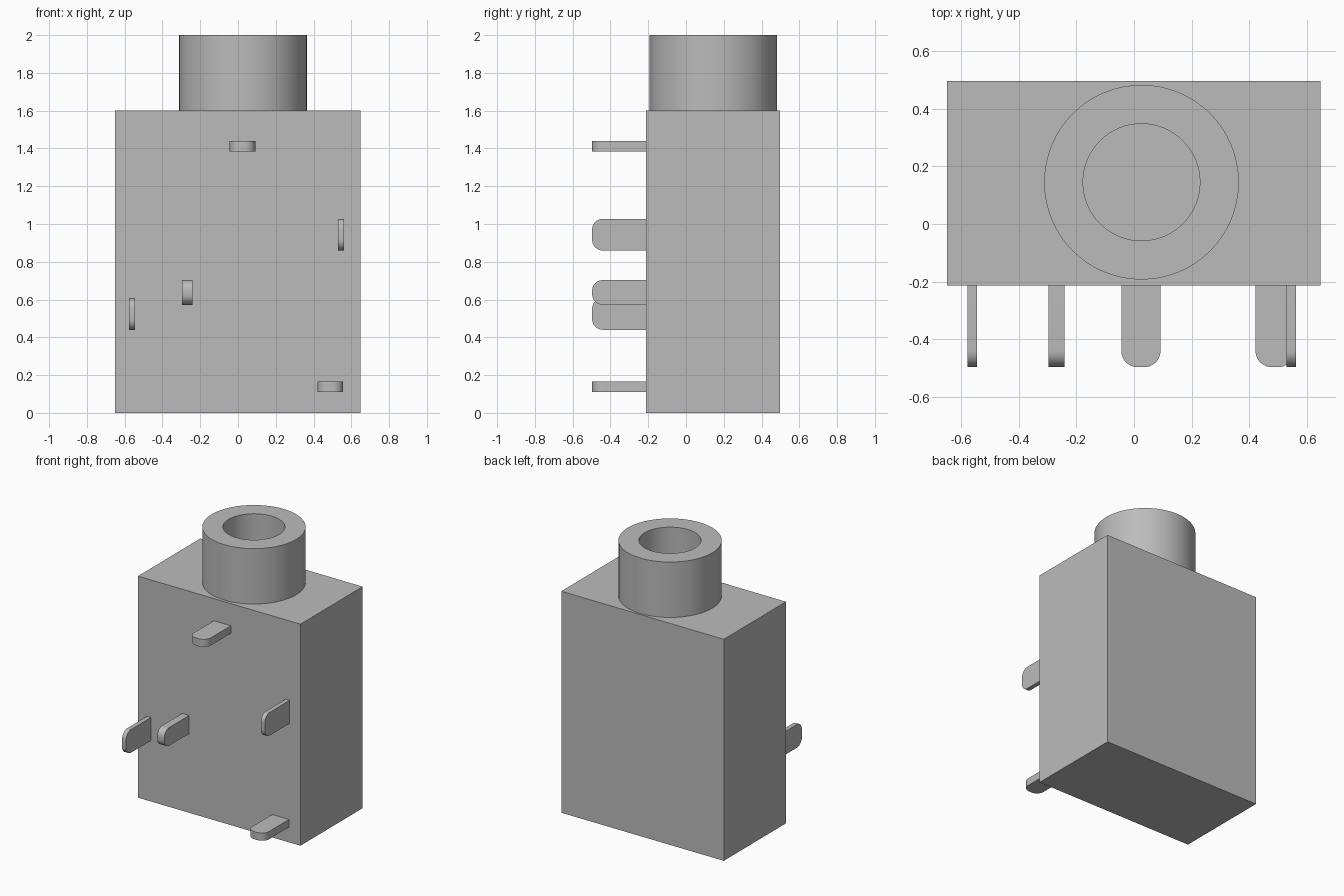
import bpy, bmesh, math

cube = bpy.data.objects.get("Cube")
if cube:
    bpy.data.objects.remove(cube, do_unlink=True)

grey = bpy.data.materials.new("plain_grey")
grey.use_nodes = True
colour = (0.5, 0.5, 0.5, 1)
grey.diffuse_color = colour
grey.node_tree.nodes["Principled BSDF"].inputs["Base Color"].default_value = colour

FRONT, BACK, TIP = -0.213, 0.497, -0.497
BODY_TOP = 1.6


def finish(name, bm):
    bmesh.ops.recalc_face_normals(bm, faces=bm.faces)
    mesh = bpy.data.meshes.new(name)
    bm.to_mesh(mesh)
    bm.free()
    mesh.materials.append(grey)
    obj = bpy.data.objects.new(name, mesh)
    bpy.context.collection.objects.link(obj)
    bpy.ops.object.select_all(action="DESELECT")
    obj.select_set(True)
    bpy.context.view_layer.objects.active = obj
    bpy.ops.object.shade_smooth_by_angle(angle=math.radians(30))
    return obj


def box(lo, hi):
    bm = bmesh.new()
    bmesh.ops.create_cube(bm, size=1)
    for v in bm.verts:
        v.co = [h if c > 0 else l for c, l, h in zip(v.co, lo, hi)]
    return bm


def pin(name, x0, x1, z0, z1):
    """Flat contact blade whose tip corners are rounded across its wide side."""
    bm = box((x0, TIP, z0), (x1, FRONT, z1))
    thin = 2 if x1 - x0 > z1 - z0 else 0
    edges = [e for e in bm.edges
             if all(abs(v.co.y - TIP) < 1e-4 for v in e.verts)
             and abs(e.verts[0].co[thin] - e.verts[1].co[thin]) > 1e-4]
    bmesh.ops.bevel(bm, geom=edges, offset=0.056, segments=8, profile=0.5, affect="EDGES")
    finish(name, bm)


# Housing
finish("housing", box((-0.65, FRONT, 0), (0.648, BACK, BODY_TOP)))

# Hollow socket collar: a ring profile spun about its axis
bm = bmesh.new()
profile = [(0, BODY_TOP + 0.002), (0.203, BODY_TOP + 0.002), (0.203, 2),
           (0.338, 2), (0.338, BODY_TOP)]
verts = [bm.verts.new((r, 0, z)) for r, z in profile]
edges = [bm.edges.new(pair) for pair in zip(verts, verts[1:])]
bmesh.ops.spin(bm, geom=verts + edges, cent=(0, 0, 0), axis=(0, 0, 1),
               angle=math.tau, steps=64)
bmesh.ops.remove_doubles(bm, verts=bm.verts, dist=1e-4)
bmesh.ops.translate(bm, verts=bm.verts, vec=(0.026, 0.145, 0))
finish("socket_collar", bm)

# Contact pins
pin("upper_pin", -0.044, 0.092, 1.385, 1.44)
pin("lower_pin", 0.422, 0.557, 0.11, 0.165)
pin("left_side_pin", 0.53, 0.562, 0.86, 1.027)
pin("right_side_pin", -0.578, -0.546, 0.44, 0.607)
pin("inner_pin", -0.297, -0.241, 0.572, 0.703)
